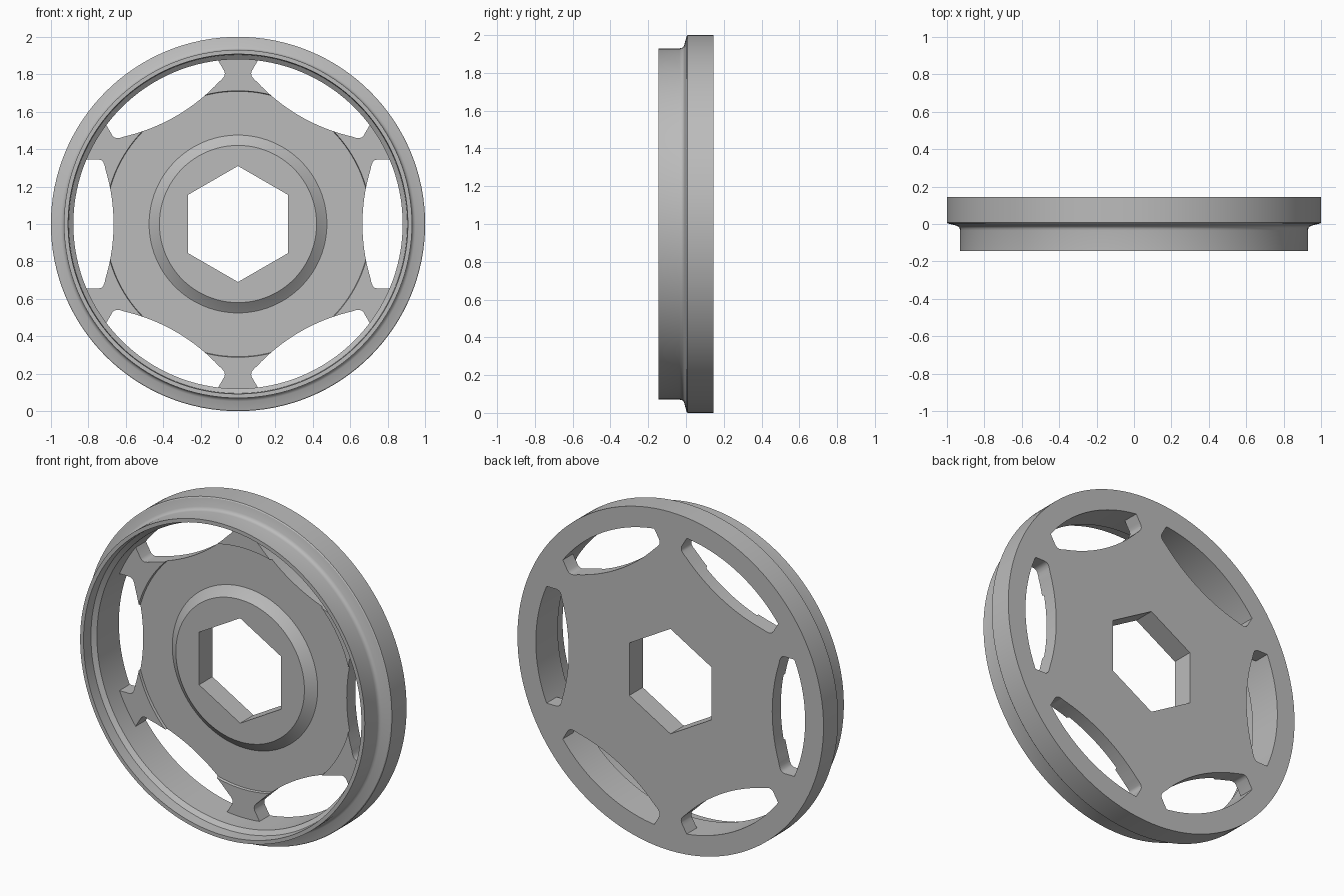
import bpy, bmesh, math

if "Cube" in bpy.data.objects:
    bpy.data.objects.remove(bpy.data.objects["Cube"])

SEG = 128
grey = bpy.data.materials.new("plain_grey")
grey.diffuse_color = (0.5, 0.5, 0.5, 1)
grey.use_nodes = True
grey.node_tree.nodes["Principled BSDF"].inputs["Base Color"].default_value = grey.diffuse_color


def finish(bm, name):
    bmesh.ops.recalc_face_normals(bm, faces=bm.faces[:])
    me = bpy.data.meshes.new(name)
    bm.to_mesh(me)
    bm.free()
    ob = bpy.data.objects.new(name, me)
    bpy.context.collection.objects.link(ob)
    me.materials.append(grey)
    return ob


def lathe(name, profile):
    """Spin a closed (radius, y) profile around the wheel axis."""
    bm = bmesh.new()
    rings = []
    for i in range(SEG):
        a = 2 * math.pi * i / SEG
        rings.append([bm.verts.new((r * math.cos(a), y, 1 + r * math.sin(a))) for r, y in profile])
    n = len(profile)
    for i in range(SEG):
        p, q = rings[i], rings[(i + 1) % SEG]
        for j in range(n):
            k = (j + 1) % n
            bm.faces.new((p[j], p[k], q[k], q[j]))
    return finish(bm, name)


def prism(bm, pts, y0, y1):
    """Extrude an (x, z) outline along y."""
    lo = [bm.verts.new((x, y0, 1 + z)) for x, z in pts]
    hi = [bm.verts.new((x, y1, 1 + z)) for x, z in pts]
    bm.faces.new(lo)
    bm.faces.new(hi[::-1])
    for i in range(len(pts)):
        j = (i + 1) % len(pts)
        bm.faces.new((lo[i], hi[i], hi[j], lo[j]))


def smooth(ob):
    bpy.ops.object.select_all(action='DESELECT')
    ob.select_set(True)
    bpy.context.view_layer.objects.active = ob
    bpy.ops.object.shade_smooth_by_angle(angle=math.radians(28))


# outer rim: narrow front, flared to the wide rear band, stepped bore
rim = lathe("rim", [
    (0.88, 0.145), (1.0, 0.145), (1.0, 0.008), (0.995, 0.003), (0.948, -0.009),
    (0.938, -0.014), (0.932, -0.022), (0.93, -0.034), (0.93, -0.145),
    (0.908, -0.145), (0.905, -0.08), (0.88, -0.06)])

# web with shallow recess and raised chamfered hub
web = lathe("web_and_hub", [
    (0.1, 0.145), (0.881, 0.145), (0.881, 0.05), (0.712, 0.05), (0.709, 0.065),
    (0.475, 0.065), (0.465, 0.058), (0.42, 0.02), (0.1, 0.02)])

# cutters: six windows and the hexagonal bore
bm = bmesh.new()
R = 1.0
inner = [(0.665 + R - math.sqrt(R * R - b * b), b) for b in [0.29 * i / 10 for i in range(-10, 11)]]
corner = [(0.713, 0.313), (0.72, 0.331), (0.731, 0.341), (0.745, 0.345), (0.93, 0.345)]
window = inner + corner + [(a, -b) for a, b in reversed(corner)]
for k in range(6):
    c, s = math.cos(k * math.pi / 3), math.sin(k * math.pi / 3)
    prism(bm, [(a * c - b * s, a * s + b * c) for a, b in window], -0.1, 0.3)
prism(bm, [(0.31 * math.sin(k * math.pi / 3), 0.31 * math.cos(k * math.pi / 3)) for k in range(6)], -0.1, 0.3)
cutter = finish(bm, "window_cutter")
cutter.hide_render = True

mod = web.modifiers.new("cut", 'BOOLEAN')
mod.operation = 'DIFFERENCE'
mod.solver = 'EXACT'
mod.object = cutter
bpy.context.view_layer.objects.active = web
bpy.ops.object.modifier_apply(modifier=mod.name)
bpy.data.objects.remove(cutter)

for ob in (rim, web):
    smooth(ob)
